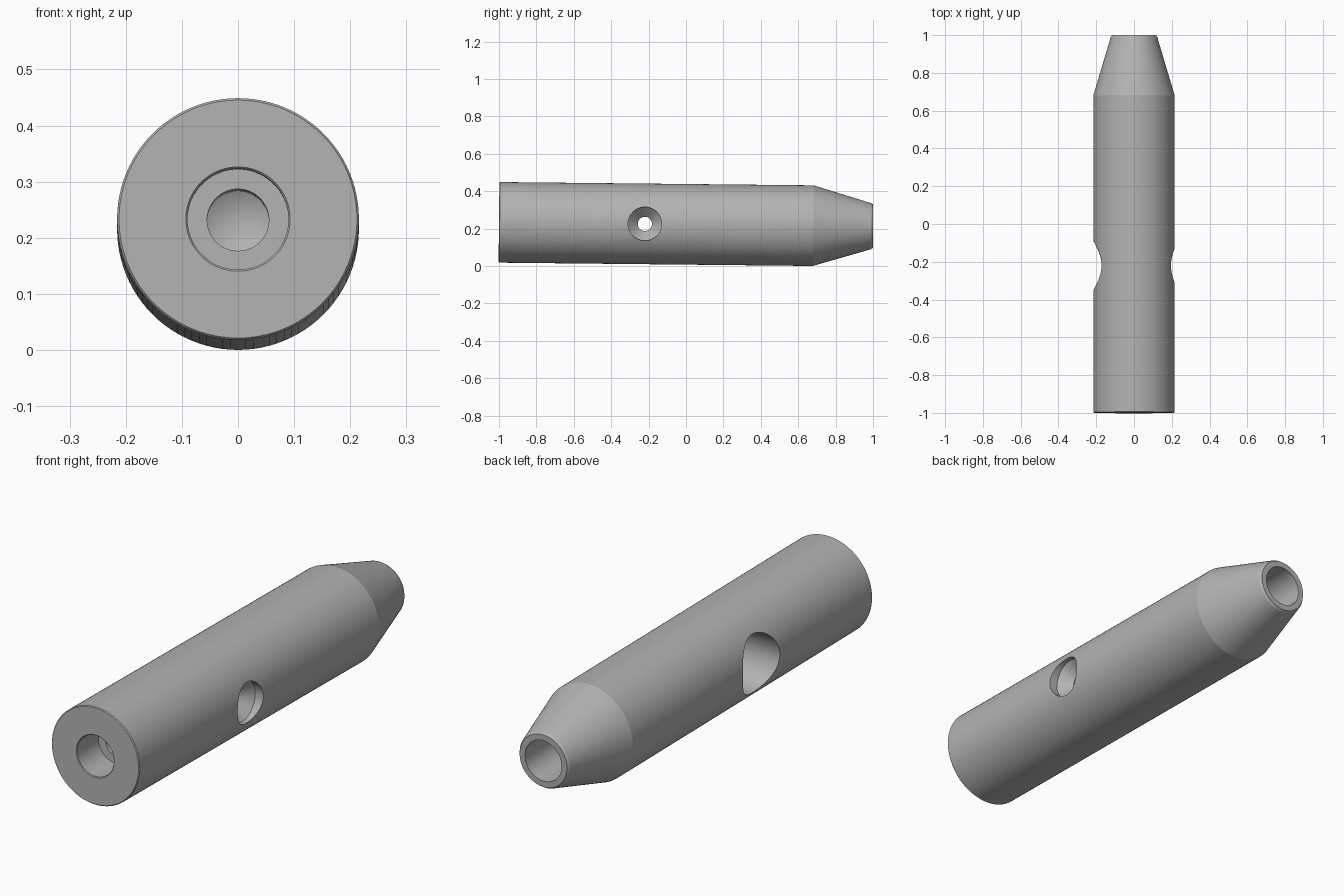
import bpy
import bmesh
import math
from mathutils import Matrix

cube = bpy.data.objects.get("Cube")
if cube:
    bpy.data.objects.remove(cube, do_unlink=True)

steel = bpy.data.materials.new("grey steel")
steel.use_nodes = True
GREY = (0.45, 0.45, 0.45, 1)
steel.diffuse_color = GREY
steel.node_tree.nodes["Principled BSDF"].inputs["Base Color"].default_value = GREY


def turned(name, profile, axis_matrix, sides=96):
    """Lathe a (radius, height) profile around z, then lay it along another axis."""
    bm = bmesh.new()
    rings = []
    for r, h in profile:
        if r == 0:
            rings.append([bm.verts.new((0, 0, h))] * sides)
        else:
            rings.append([bm.verts.new((r * math.cos(a), r * math.sin(a), h))
                          for a in (math.tau * i / sides for i in range(sides))])
    for low, high in zip(rings, rings[1:]):
        for i in range(sides):
            j = (i + 1) % sides
            corners = dict.fromkeys((low[i], low[j], high[j], high[i]))
            bm.faces.new(list(corners))
    bmesh.ops.transform(bm, matrix=axis_matrix, verts=bm.verts)
    bmesh.ops.recalc_face_normals(bm, faces=bm.faces)
    mesh = bpy.data.meshes.new(name)
    bm.to_mesh(mesh)
    bm.free()
    mesh.materials.append(steel)
    obj = bpy.data.objects.new(name, mesh)
    bpy.context.collection.objects.link(obj)
    return obj


# Tapered pin: front blind bore, outer wall, nose, rear blind bore
pin = turned("tapered_pin", [
    (0, -0.47), (0.055, -0.5), (0.055, -0.85), (0.09, -0.85),
    (0.09, -0.997), (0.093, -1), (0.212, -1), (0.2155, -0.996),
    (0.2155, -0.4), (0.2155, -0.04), (0.2155, 0.68),
    (0.123, 0.99), (0.116, 1), (0.09, 1), (0.09, 0.55), (0, 0.5),
], Matrix.Rotation(-math.pi / 2, 4, 'X'))

# Cross hole: wide bore on one side, countersink on the other
cutter = turned("cross_hole_cutter", [
    (0, -0.4), (0.13, -0.4), (0.13, 0), (0.038, 0),
    (0.038, 0.125), (0.09, 0.175), (0.09, 0.4), (0, 0.4),
], Matrix.Translation((0, -0.22, 0)) @ Matrix.Rotation(math.pi / 2, 4, 'Y'), 64)
cutter.hide_render = True

cut = pin.modifiers.new("cross hole", 'BOOLEAN')
cut.operation = 'DIFFERENCE'
cut.solver = 'EXACT'
cut.object = cutter
bpy.ops.object.select_all(action='DESELECT')
bpy.context.view_layer.objects.active = pin
pin.select_set(True)
bpy.ops.object.modifier_apply(modifier=cut.name)
bpy.data.objects.remove(cutter, do_unlink=True)
bpy.ops.object.shade_smooth_by_angle(angle=math.radians(14))

# The pin lies on its shoulder with the front end slightly raised
pin.rotation_euler.x = -0.0105
pin.location.z = 0.2228
